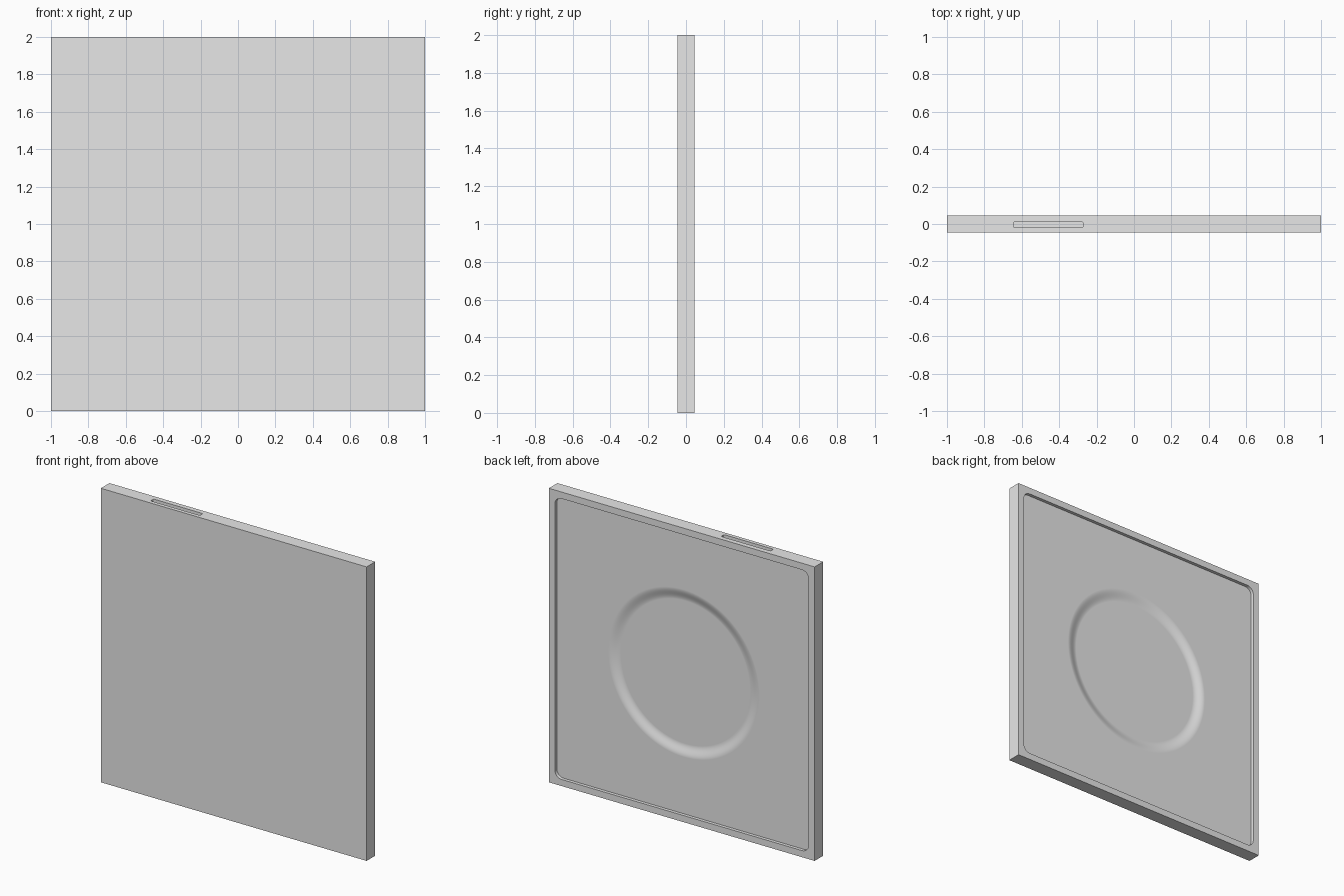
import bpy, bmesh
from math import sin, cos, pi, radians

cube = bpy.data.objects.get("Cube")
if cube:
    bpy.data.objects.remove(cube, do_unlink=True)

FRONT, BACK = -0.046, 0.046
FLOOR = BACK - 0.022          # recessed back panel
DISH_DEPTH = 0.02
DISH_OUTER, DISH_INNER = 0.57, 0.485

grey = bpy.data.materials.new("light_grey")
grey.use_nodes = True
grey.diffuse_color = (0.8, 0.8, 0.8, 1)
grey.node_tree.nodes["Principled BSDF"].inputs["Base Color"].default_value = (0.8, 0.8, 0.8, 1)


def rounded_rect(width, height, radius, steps=8):
    """Outline of a rounded rectangle, counter-clockwise."""
    points = []
    for quarter, (sx, sy) in enumerate([(1, 1), (-1, 1), (-1, -1), (1, -1)]):
        for i in range(steps + 1):
            a = (quarter + i / steps) * pi / 2
            points.append((sx * (width / 2 - radius) + radius * cos(a),
                           sy * (height / 2 - radius) + radius * sin(a)))
    return points


def loft(name, rings):
    """Closed solid through a list of equal-length rings."""
    bm = bmesh.new()
    loops = [[bm.verts.new(p) for p in ring] for ring in rings]
    n = len(loops[0])
    for low, high in zip(loops, loops[1:]):
        for i in range(n):
            j = (i + 1) % n
            bm.faces.new((low[i], low[j], high[j], high[i]))
    bm.faces.new(loops[0])
    bm.faces.new(loops[-1])
    bmesh.ops.recalc_face_normals(bm, faces=bm.faces)
    mesh = bpy.data.meshes.new(name)
    bm.to_mesh(mesh)
    bm.free()
    mesh.materials.append(grey)
    obj = bpy.data.objects.new(name, mesh)
    bpy.context.collection.objects.link(obj)
    return obj


def circle(radius, y, n=96):
    return [(radius * cos(2 * pi * i / n), y, 1 + radius * sin(2 * pi * i / n)) for i in range(n)]


# Slab body
bpy.ops.mesh.primitive_cube_add(size=1, location=(0, 0, 1))
panel = bpy.context.object
panel.name = "panel"
panel.scale = (2, BACK - FRONT, 2)
bpy.ops.object.transform_apply(location=True, rotation=False, scale=True)
panel.data.materials.append(grey)

# Rounded recess across the back
outline = rounded_rect(1.91, 1.91, 0.05)
recess = loft("recess_cutter", [[(x, y, 1 + z) for x, z in outline] for y in (FLOOR, BACK + 0.05)])

# Shallow round dish with a soft S-shaped wall
steps = 12
rings = [circle(DISH_OUTER, BACK + 0.05)]
for i in range(steps + 1):
    t = i / steps
    rings.append(circle(DISH_OUTER + (DISH_INNER - DISH_OUTER) * t,
                        FLOOR - DISH_DEPTH * (1 - cos(pi * t)) / 2))
dish = loft("dish_cutter", rings)

# Narrow slot in the top edge
outline = rounded_rect(0.37, 0.032, 0.006, 4)
slot = loft("slot_cutter", [[(x - 0.458, y - 0.004, z) for x, y in outline] for z in (1.97, 2.05)])

# Cut the slab, then discard the cutters
bpy.context.view_layer.objects.active = panel
for cutter in (recess, dish, slot):
    cutter.hide_render = True
    cut = panel.modifiers.new(cutter.name, 'BOOLEAN')
    cut.operation = 'DIFFERENCE'
    cut.solver = 'EXACT'
    cut.object = cutter
    bpy.ops.object.modifier_apply(modifier=cut.name)
    bpy.data.objects.remove(cutter, do_unlink=True)

# Smooth dish wall, crisp edges elsewhere
bpy.ops.object.select_all(action='DESELECT')
panel.select_set(True)
bpy.ops.object.shade_smooth_by_angle(angle=radians(30))
weighted = panel.modifiers.new("weighted_normals", 'WEIGHTED_NORMAL')
weighted.keep_sharp = True
